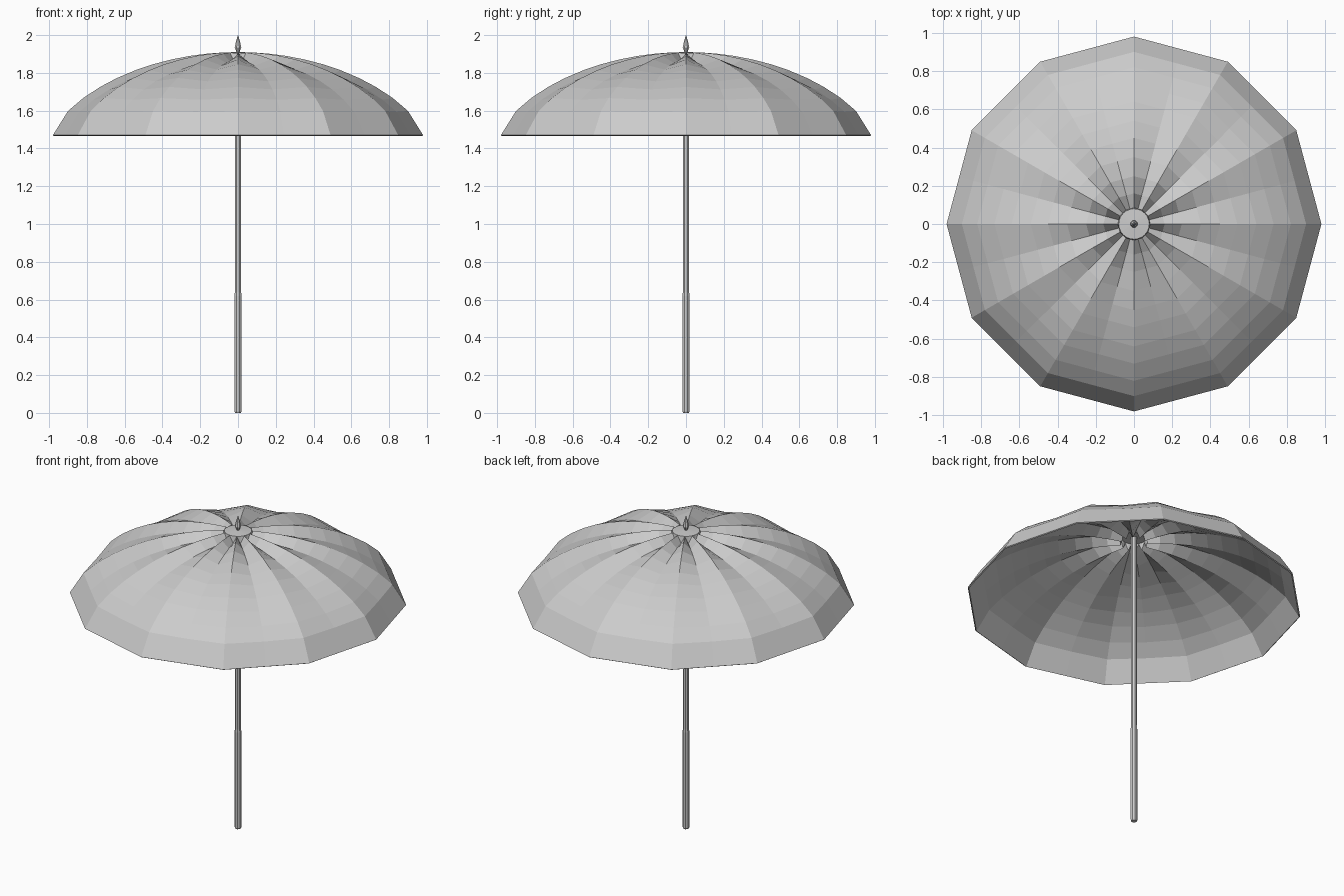
import bpy, bmesh
from math import sin, cos, pi, sqrt

if "Cube" in bpy.data.objects:
    bpy.data.objects.remove(bpy.data.objects["Cube"])

RIBS = 12
RIM_R, RIM_Z, RISE = 0.98, 1.47, 0.44


def make_object(name, bm):
    bmesh.ops.recalc_face_normals(bm, faces=bm.faces)
    mesh = bpy.data.meshes.new(name)
    bm.to_mesh(mesh)
    bm.free()
    obj = bpy.data.objects.new(name, mesh)
    bpy.context.collection.objects.link(obj)
    return obj


def bridge(bm, a, b):
    n = len(a)
    for i in range(n):
        bm.faces.new((a[i], a[(i + 1) % n], b[(i + 1) % n], b[i]))


def lathe(name, profile, sides):
    bm = bmesh.new()
    rings = [[bm.verts.new((r * cos(2 * pi * (i + 0.5) / sides),
                            r * sin(2 * pi * (i + 0.5) / sides), z))
              for i in range(sides)] for r, z in profile]
    for a, b in zip(rings, rings[1:]):
        bridge(bm, a, b)
    bm.faces.new(rings[0])
    bm.faces.new(rings[-1])
    return make_object(name, bm)


def dome_z(r):
    # Average of a spherical and an elliptical arc
    t = min(r / RIM_R, 1)
    big = (RIM_R ** 2 + RISE ** 2) / (2 * RISE)
    sphere = sqrt(big * big - r * r) - (big - RISE)
    return RIM_Z + 0.5 * (sphere + RISE * sqrt(max(0, 1 - t * t)))


# Canopy: ribs alternate with valleys that deepen towards the centre
bm = bmesh.new()
n = RIBS * 2
rings = [[bm.verts.new((0.08 * cos(pi * i / RIBS), 0.08 * sin(pi * i / RIBS), 1.906))
          for i in range(n)]]
for r in (0.085, 0.16, 0.25, 0.35, 0.45, 0.54, 0.64, 0.73, 0.82, 0.90, RIM_R):
    ring = []
    for i in range(n):
        valley = i % 2
        rad = r * cos(pi / RIBS) if valley else r
        z = dome_z(r) - valley * 0.052 * (1 - r / RIM_R)
        ring.append(bm.verts.new((rad * cos(pi * i / RIBS), rad * sin(pi * i / RIBS), z)))
    rings.append(ring)
for a, b in zip(rings, rings[1:]):
    bridge(bm, a, b)
top = bm.verts.new((0, 0, 1.912))
for i in range(n):
    bm.faces.new((top, rings[0][i], rings[0][(i + 1) % n]))
canopy = make_object("canopy", bm)
solid = canopy.modifiers.new("thickness", 'SOLIDIFY')
solid.thickness = 0.008
solid.offset = -1

# Pole, slightly thicker in the lower half
lathe("pole", [(0.017, 0), (0.02, 0.008), (0.02, 0.62), (0.018, 0.64), (0.018, 1.9)], 8)

# Pointed finial on top
lathe("finial", [(0.012, 1.895), (0.010, 1.915), (0.019, 1.935),
                 (0.012, 1.965), (0.001, 2.0)], 8)
